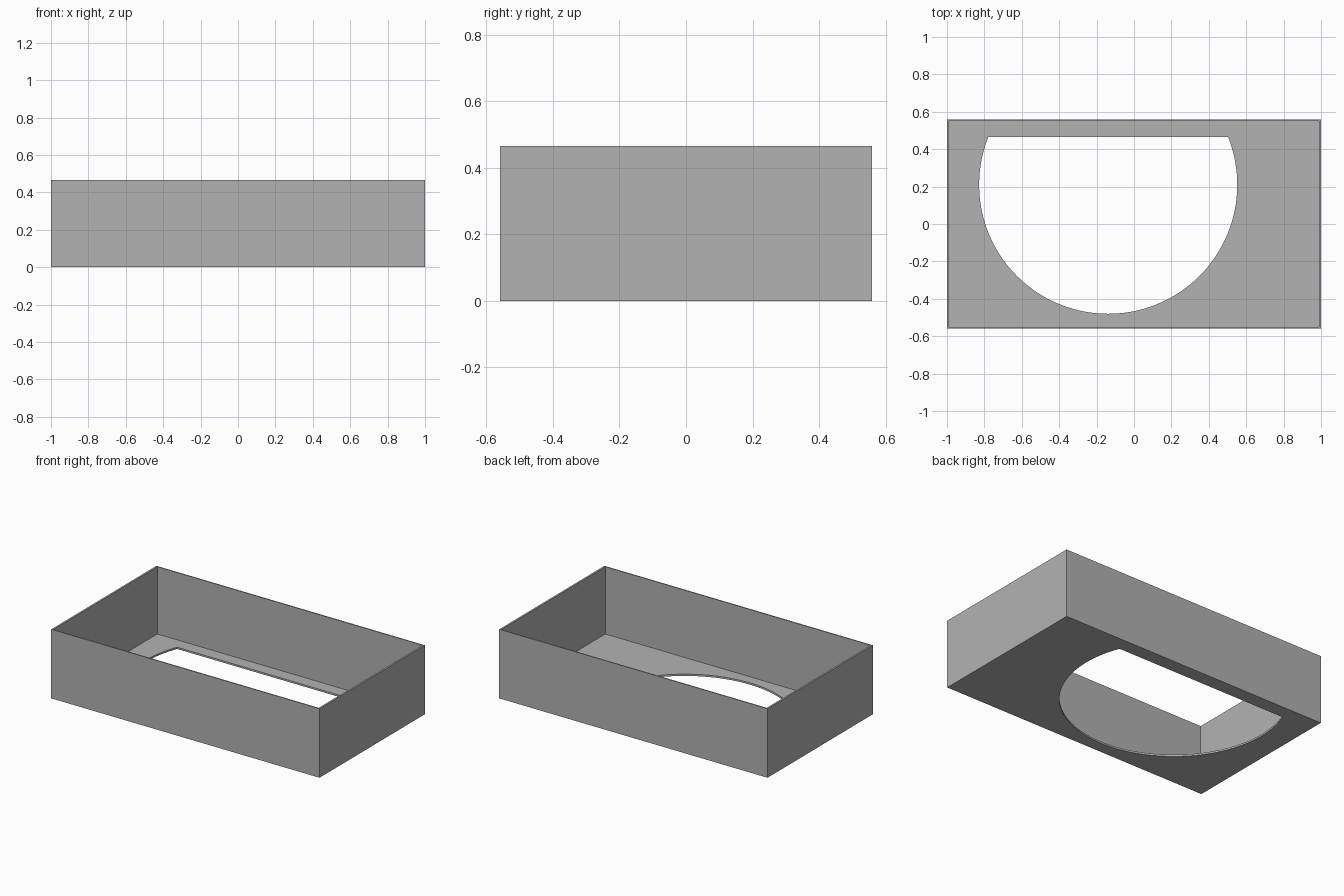
import bpy
import bmesh
import math
from mathutils import Vector

cube = bpy.data.objects.get("Cube")
if cube:
    bpy.data.objects.remove(cube, do_unlink=True)

WIDTH, DEPTH, HEIGHT = 2.0, 1.12, 0.465
SIDE_WALL, END_WALL, FLOOR = 0.008, 0.012, 0.012
HOLE_X, HOLE_Y, HOLE_R, HOLE_BACK = -0.138, 0.21, 0.69, 0.465

grey = bpy.data.materials.new("plain grey")
grey.use_nodes = True
colour = (0.448, 0.448, 0.448, 1)
grey.diffuse_color = colour
grey.node_tree.nodes["Principled BSDF"].inputs["Base Color"].default_value = colour


def prism(name, outline, bottom, top):
    """Extrude a flat outline upward into a solid."""
    bm = bmesh.new()
    base = bm.faces.new([bm.verts.new((x, y, bottom)) for x, y in outline])
    grown = bmesh.ops.extrude_face_region(bm, geom=[base])["geom"]
    verts = [v for v in grown if isinstance(v, bmesh.types.BMVert)]
    bmesh.ops.translate(bm, verts=verts, vec=Vector((0, 0, top - bottom)))
    bmesh.ops.recalc_face_normals(bm, faces=bm.faces)
    mesh = bpy.data.meshes.new(name)
    bm.to_mesh(mesh)
    bm.free()
    obj = bpy.data.objects.new(name, mesh)
    bpy.context.collection.objects.link(obj)
    mesh.materials.append(grey)
    return obj


def rectangle(width, depth):
    x, y = width / 2, depth / 2
    return [(-x, -y), (x, -y), (x, y), (-x, y)]


def cut(target, cutter):
    """Subtract a cutter from the target, then discard it."""
    cutter.hide_render = True
    mod = target.modifiers.new("cut", "BOOLEAN")
    mod.operation = "DIFFERENCE"
    mod.solver = "EXACT"
    mod.object = cutter
    bpy.context.view_layer.objects.active = target
    bpy.ops.object.modifier_apply(modifier=mod.name)
    bpy.data.objects.remove(cutter, do_unlink=True)


# Open-topped tray with thin walls
tray = prism("tray", rectangle(WIDTH, DEPTH), 0, HEIGHT)
cavity = rectangle(WIDTH - 2 * END_WALL, DEPTH - 2 * SIDE_WALL)
cut(tray, prism("cavity_cutter", cavity, FLOOR, HEIGHT + 0.1))

# Round floor opening with a straight back edge
start = math.asin((HOLE_BACK - HOLE_Y) / HOLE_R)
sweep = math.pi + 2 * start
STEPS = 96
angles = [start - sweep * i / STEPS for i in range(STEPS + 1)]
opening = [(HOLE_X + HOLE_R * math.cos(a), HOLE_Y + HOLE_R * math.sin(a)) for a in angles]
cut(tray, prism("opening_cutter", opening, -0.1, 0.1))

# Soften only the curved rim of the opening
bpy.ops.object.select_all(action="DESELECT")
tray.select_set(True)
bpy.context.view_layer.objects.active = tray
bpy.ops.object.shade_smooth_by_angle(angle=math.radians(30))
